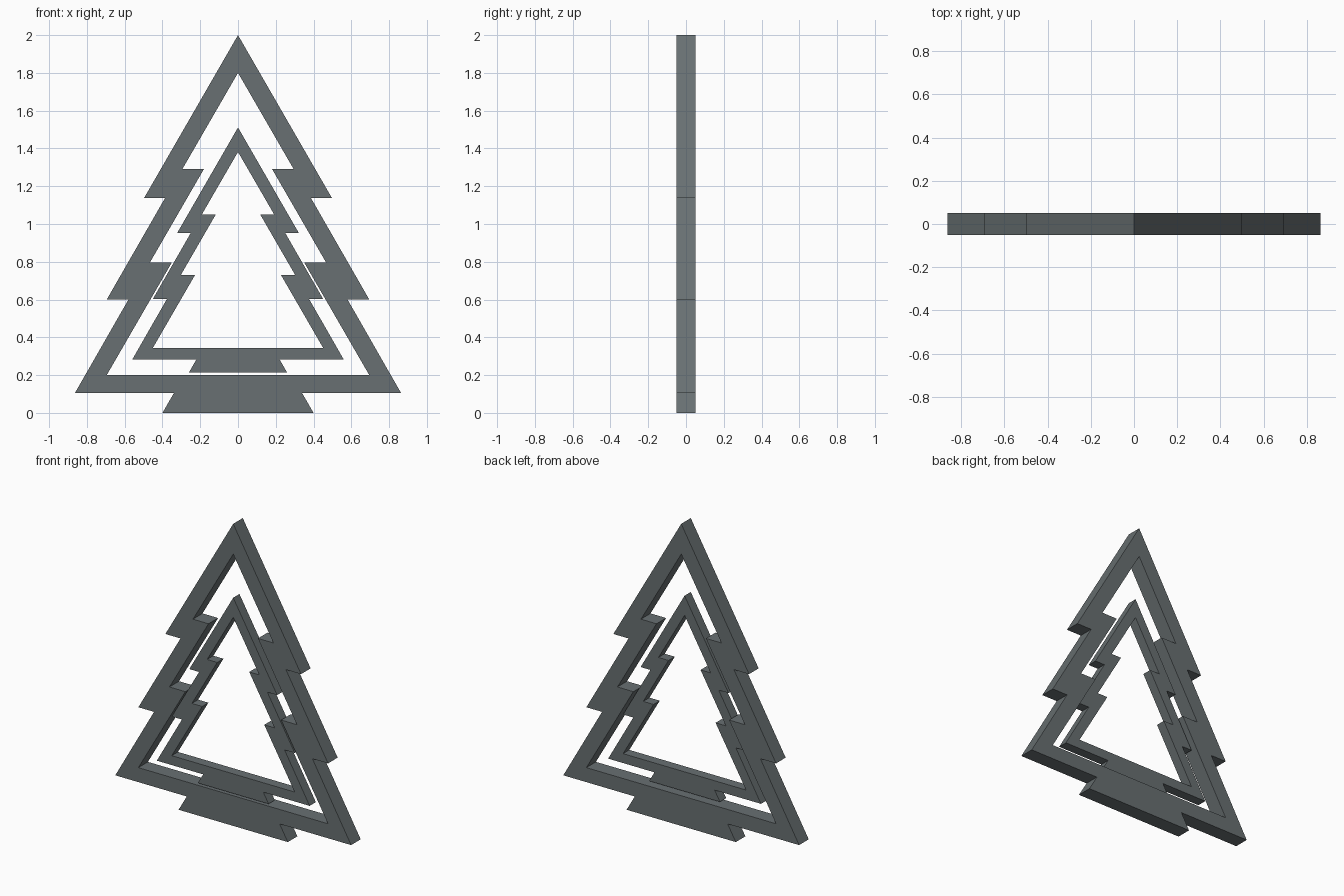
import bpy
import bmesh

if "Cube" in bpy.data.objects:
    bpy.data.objects.remove(bpy.data.objects["Cube"])

# Right half of the tree outline and of its opening, as (x, z)
OUTER = [(0, 2), (0.497, 1.138), (0.386, 1.138), (0.695, 0.6), (0.58, 0.6),
         (0.864, 0.104), (0.34, 0.104), (0.4, 0)]
INNER = [(0, 1.8), (0.295, 1.29), (0.181, 1.29), (0.467, 0.795), (0.351, 0.795),
         (0.695, 0.2)]

grey = bpy.data.materials.new("slate grey")
grey.diffuse_color = (0.14, 0.162, 0.168, 1)
grey.use_nodes = True
grey.node_tree.nodes["Principled BSDF"].inputs["Base Color"].default_value = grey.diffuse_color


def mirrored(half):
    """Closed loop from a right half whose first point is on the axis."""
    return half + [(-x, z) for x, z in reversed(half[1:])]


def tree_frame(name, scale, base, front, depth):
    """Extruded tree-shaped frame with a tree-shaped opening."""
    bm = bmesh.new()
    edges = []
    for loop in (mirrored(OUTER), mirrored(INNER)):
        vs = [bm.verts.new((x * scale, front, base + z * scale)) for x, z in loop]
        edges += [bm.edges.new((a, b)) for a, b in zip(vs, vs[1:] + vs[:1])]
    bmesh.ops.triangle_fill(bm, edges=edges, use_beauty=True, normal=(0, -1, 0))
    # merge the fill into large flat faces, then give it thickness
    bmesh.ops.dissolve_limit(bm, angle_limit=0.01, verts=bm.verts[:], edges=bm.edges[:])
    ext = bmesh.ops.extrude_face_region(bm, geom=bm.faces[:], use_keep_orig=True)
    moved = [g for g in ext["geom"] if isinstance(g, bmesh.types.BMVert)]
    bmesh.ops.translate(bm, verts=moved, vec=(0, depth, 0))
    bmesh.ops.recalc_face_normals(bm, faces=bm.faces[:])
    mesh = bpy.data.meshes.new(name)
    bm.to_mesh(mesh)
    bm.free()
    mesh.materials.append(grey)
    obj = bpy.data.objects.new(name, mesh)
    bpy.context.collection.objects.link(obj)


# Large frame, and the smaller one set flush with its front
tree_frame("outer_tree_frame", 1.0, 0.0, -0.05, 0.1)
tree_frame("inner_tree_frame", 0.648, 0.215, -0.05, 0.065)
